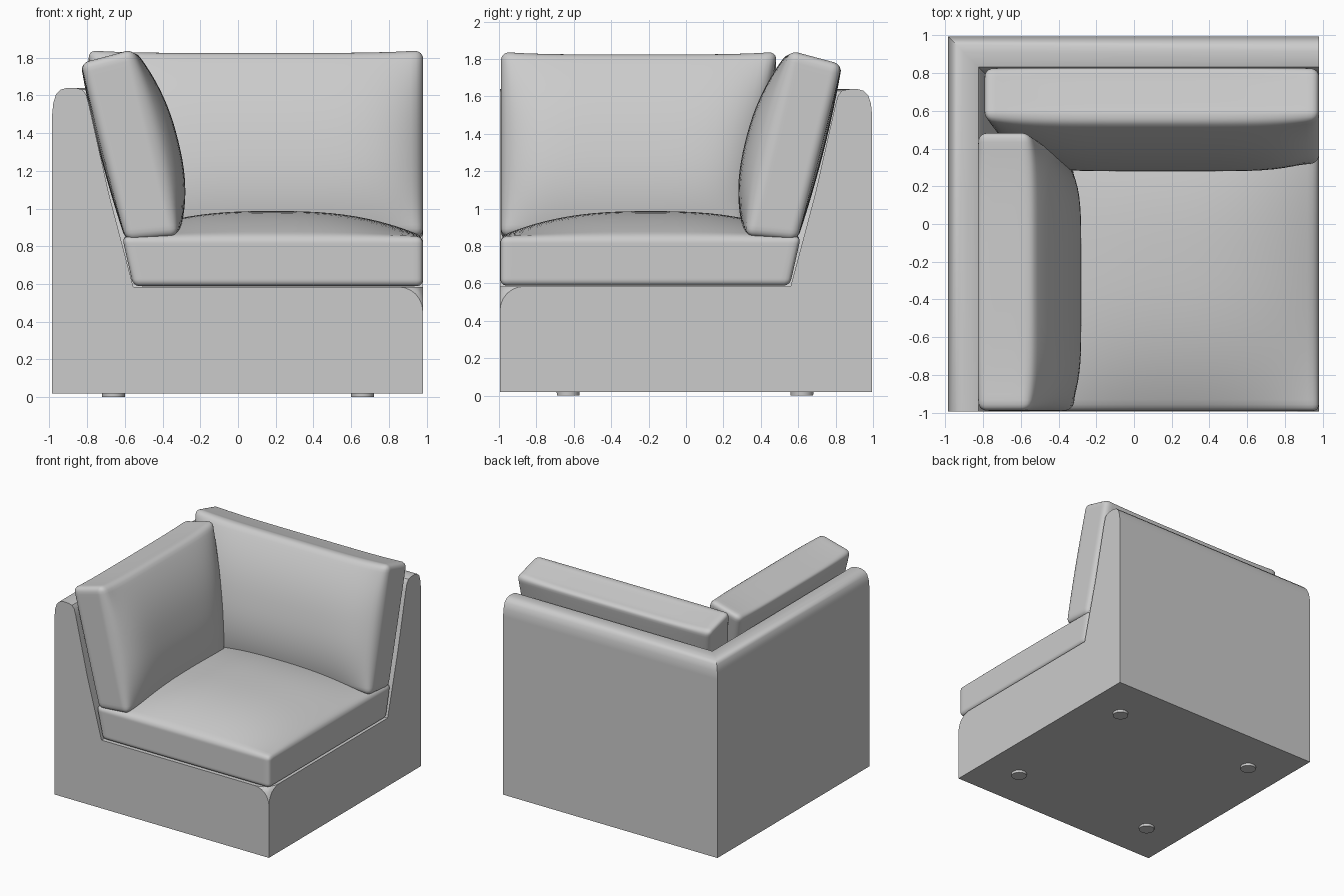
import bpy, bmesh, math
from mathutils import Vector

if "Cube" in bpy.data.objects:
    bpy.data.objects.remove(bpy.data.objects["Cube"])


def finish(bm, name, angle):
    bmesh.ops.recalc_face_normals(bm, faces=bm.faces)
    me = bpy.data.meshes.new(name)
    bm.to_mesh(me)
    bm.free()
    ob = bpy.data.objects.new(name, me)
    bpy.context.collection.objects.link(ob)
    bpy.ops.object.select_all(action='DESELECT')
    ob.select_set(True)
    bpy.context.view_layer.objects.active = ob
    bpy.ops.object.shade_smooth_by_angle(angle=math.radians(angle))
    return ob


def lerp(a, b, t):
    return a + (b - a) * t


# Frame: one wall-and-seat profile (inward distance, height) mitred round the back corner
X0, X1, Y0, Y1 = -0.985, 0.98, -0.995, 0.995
W, D = X1 - X0, Y1 - Y0
profile = [(0, .02), (0, 1.5), (.006, 1.56), (.02, 1.605), (.045, 1.63), (.08, 1.64),
           (.13, 1.638), (.16, 1.63), (.18, 1.605), (.195, 1.55),
           (.30, 1.08), (.43, .585), (W, .585), (W, .02)]
bm = bmesh.new()
rows = []
for d, z in profile:
    x, y = X0 + d, Y1 - d * D / W
    rows.append([bm.verts.new(p) for p in ((x, Y0, z), (x, y, z), (X1, y, z))])
for i, r in enumerate(rows):
    n = rows[(i + 1) % len(rows)]
    for k in (0, 1):
        bm.faces.new((r[k], n[k], n[k + 1], r[k + 1]))
for k in (0, 2):
    bm.faces.new([r[k] for r in rows])
bmesh.ops.remove_doubles(bm, verts=bm.verts, dist=1e-4)
# merge the flat seat and underside halves, then round the exposed seat corner
flat = [e for e in bm.edges if len(e.link_faces) == 2 and e.calc_face_angle(1) < 1e-3
        and abs(e.verts[0].co.z - e.verts[1].co.z) < 1e-4]
bmesh.ops.dissolve_edges(bm, edges=flat, use_verts=False)
corner = min(bm.verts, key=lambda v: (v.co - Vector((X1, Y0, .585))).length)
bmesh.ops.bevel(bm, geom=[corner], offset=.13, segments=6, profile=.5, affect='VERTICES')
frame = finish(bm, "frame", 30)
wn = frame.modifiers.new("weighted_normals", 'WEIGHTED_NORMAL')
wn.keep_sharp = True


# Cushion: rounded cube mapped into a tapered box by place(a, b, c), then puffed out
def cushion(name, place, half, radius, bulges):
    bm = bmesh.new()
    bmesh.ops.create_cube(bm, size=2)
    bmesh.ops.subdivide_edges(bm, edges=bm.edges[:], cuts=31, use_grid_fill=True)
    for v in bm.verts:
        q = Vector([math.sin(c * math.pi / 2) * h for c, h in zip(v.co, half)])
        inner = Vector([max(-(h - radius), min(h - radius, c)) for c, h in zip(q, half)])
        off = q - inner
        if off.length > 1e-9:
            q = inner + off.normalized() * radius
        n = [c / h for c, h in zip(q, half)]
        co = place(*[(c + 1) / 2 for c in n])
        for axis, sign, move, powers in bulges:
            amount = max(0, min(1, n[axis] * sign))
            for k in range(3):
                if k != axis:
                    amount *= 1 - min(1, abs(n[k])) ** powers[k]
            co += Vector(move) * amount
        v.co = co
    return finish(bm, name, 40)


# Seat cushion: slanted against the walls, crowned on top
def seat_place(a, b, c):
    return Vector((lerp(lerp(-.555, -.615, c), .98, a),
                   lerp(-.992, lerp(.555, .615, c), b), lerp(.588, .852, c)))


cushion("seat_cushion", seat_place, (.79, .79, .132), .035,
        [(2, 1, (0, 0, .135), (2.6, 2.6, 0))])


# Leaning cushions: s runs along the wall, t is the distance out towards the wall
def leaning(name, start, end_low, end_high, to_world):
    def place(a, b, c):
        s = lerp(start, lerp(end_low, end_high, c), a)
        t = lerp(lerp(.315, .555, c), lerp(.595, .835, c), b)
        z = lerp(lerp(.855, .83, b), lerp(1.85, 1.775, b), c)
        return Vector(to_world(s, t, z))
    half = ((end_low - start) / 2 + .05, .135, .48)
    cushion(name, place, half, .045,
            [(1, -1, to_world(0, -.12, 0), (6, 0, 2.3)),
             (1, 1, to_world(0, .02, 0), (4, 0, 2)),
             (2, 1, (0, 0, -.02), (4, 6, 0))])


leaning("back_cushion", -.982, .60, .80, lambda s, t, z: (-s, t, z))
leaning("side_cushion", -.99, .30, .49, lambda s, t, z: (-t, s, z))

# Low round feet
for fx, side in ((-.66, "left"), (.66, "right")):
    for fy, end in ((-.63, "front"), (.62, "back")):
        bm = bmesh.new()
        bmesh.ops.create_cone(bm, cap_ends=True, segments=32, radius1=.06, radius2=.062, depth=.03)
        bmesh.ops.translate(bm, verts=bm.verts, vec=(fx, fy, .015))
        finish(bm, f"{end}_{side}_foot", 30)
